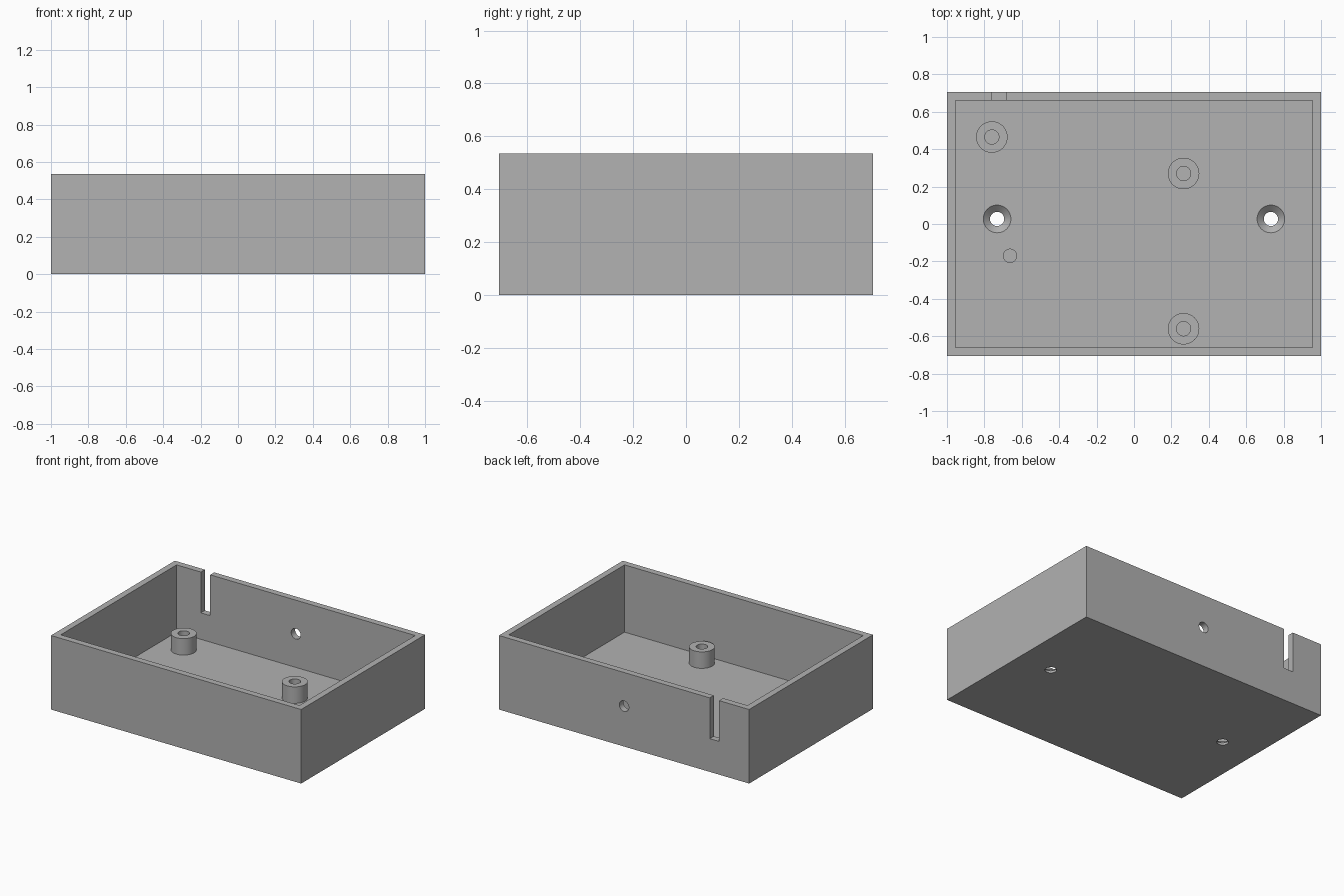
import bpy
import bmesh
import math
from mathutils import Matrix, Vector

if "Cube" in bpy.data.objects:
    bpy.data.objects.remove(bpy.data.objects["Cube"], do_unlink=True)

# Overall sizes
HALF_X, HALF_Y, HEIGHT = 1.0, 0.707, 0.535
WALL, FLOOR, POST_TOP = 0.046, 0.049, 0.168
HOLE_R, POST_R, SINK_R = 0.038, 0.084, 0.074

grey = bpy.data.materials.new("plain grey")
grey.use_nodes = True
grey.diffuse_color = (0.445, 0.445, 0.445, 1)
grey.node_tree.nodes["Principled BSDF"].inputs["Base Color"].default_value = grey.diffuse_color


def finish(name, bm):
    """Turn a bmesh into a named grey object."""
    bmesh.ops.recalc_face_normals(bm, faces=bm.faces)
    mesh = bpy.data.meshes.new(name)
    bm.to_mesh(mesh)
    bm.free()
    mesh.materials.append(grey)
    obj = bpy.data.objects.new(name, mesh)
    bpy.context.collection.objects.link(obj)
    return obj


def box(name, low, high):
    low, high = Vector(low), Vector(high)
    bm = bmesh.new()
    size = Matrix.Diagonal((*(high - low), 1))
    bmesh.ops.create_cube(bm, size=1, matrix=Matrix.Translation((low + high) / 2) @ size)
    return finish(name, bm)


def lathe(name, profile, location, tilt=0):
    """Spin a (radius, height) profile round its own axis."""
    bm = bmesh.new()
    points = [bm.verts.new((r, 0, z)) for r, z in profile]
    edges = [bm.edges.new(pair) for pair in zip(points, points[1:])]
    bmesh.ops.spin(bm, geom=points + edges, cent=(0, 0, 0), axis=(0, 0, 1),
                   angle=math.tau, steps=48, use_duplicate=False)
    bmesh.ops.remove_doubles(bm, verts=bm.verts, dist=0.0001)
    obj = finish(name, bm)
    obj.rotation_euler.x = tilt
    obj.location = location
    return obj


def select_only(obj):
    bpy.ops.object.select_all(action="DESELECT")
    obj.select_set(True)
    bpy.context.view_layer.objects.active = obj


def cut(target, cutter):
    cutter.hide_render = True
    mod = target.modifiers.new("cut", "BOOLEAN")
    mod.operation = "DIFFERENCE"
    mod.solver = "EXACT"
    mod.object = cutter
    select_only(target)
    bpy.ops.object.modifier_apply(modifier=mod.name)
    bpy.data.objects.remove(cutter, do_unlink=True)


def smooth(obj):
    select_only(obj)
    bpy.ops.object.shade_smooth_by_angle(angle=math.radians(30))


# Open tray
tray = box("tray", (-HALF_X, -HALF_Y, 0), (HALF_X, HALF_Y, HEIGHT))
cut(tray, box("cavity_cutter", (WALL - HALF_X, WALL - HALF_Y, FLOOR),
              (HALF_X - WALL, HALF_Y - WALL, HEIGHT + 0.1)))

# Cable slot and round hole in the back wall
cut(tray, box("slot_cutter", (-0.76, HALF_Y - WALL - 0.02, 0.24),
              (-0.685, HALF_Y + 0.1, HEIGHT + 0.1)))
cut(tray, lathe("back_hole_cutter", [(0, -0.06), (HOLE_R, -0.06), (HOLE_R, 0.06), (0, 0.06)],
                (0, HALF_Y - WALL / 2, 0.292), math.pi / 2))

# Countersunk mounting holes through the floor
sink = [(0, -0.1), (HOLE_R, -0.1), (HOLE_R, 0.016), (SINK_R, FLOOR), (SINK_R, 0.1), (0, 0.1)]
for side in (-1, 1):
    cut(tray, lathe("mounting_hole_cutter", sink, (side * 0.732, 0.027, 0)))
smooth(tray)

# Hollow screw posts
post = [(POST_R, FLOOR), (POST_R, POST_TOP), (HOLE_R, POST_TOP), (HOLE_R, FLOOR)]
for name, x, y in (("back_right_post", -0.76, 0.465),
                   ("back_left_post", 0.265, 0.27),
                   ("front_left_post", 0.265, -0.56)):
    smooth(lathe(name, post, (x, y, 0)))

# Thin support pin
smooth(lathe("support_pin", [(HOLE_R, FLOOR), (HOLE_R, POST_TOP), (0, POST_TOP)],
             (-0.663, -0.17, 0)))
